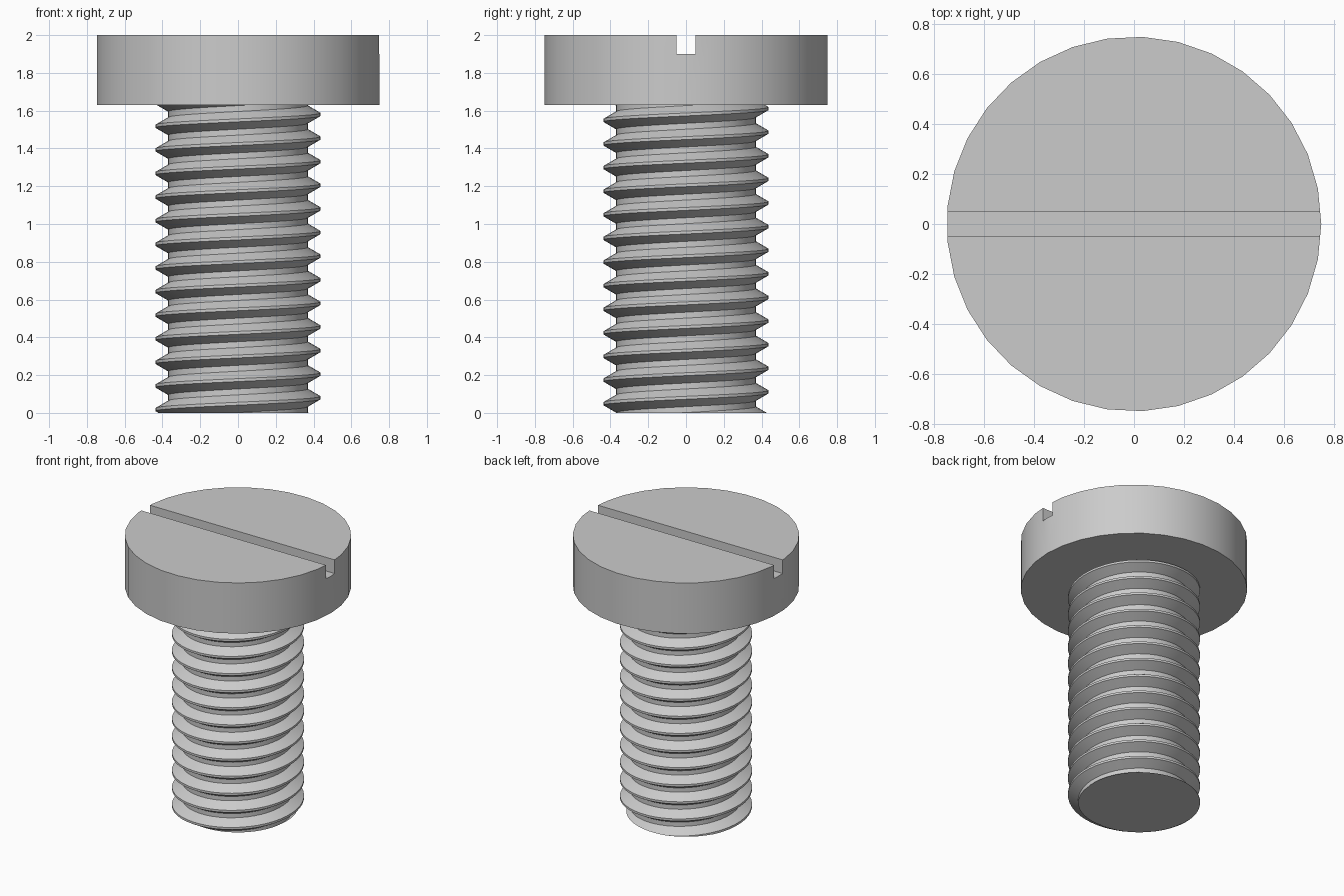
import bpy, bmesh
from math import radians, cos, sin, tau
from mathutils import Matrix

cube = bpy.data.objects.get("Cube")
if cube:
    bpy.data.objects.remove(cube, do_unlink=True)

HEAD_BOTTOM, TOP = 1.63, 2.0
HEAD_R, HEAD_SIDES = 0.75, 33
SLOT_W, SLOT_DEPTH = 0.1, 0.1
PITCH, CREST_R, ROOT_R = 0.125, 0.4375, 0.37
THREAD_SEGS = 48
CREST_Z = 0.08      # height of a crest on the +x side

steel = bpy.data.materials.new("grey_steel")
steel.use_nodes = True
colour = (0.6, 0.6, 0.6, 1)
steel.diffuse_color = colour
steel.node_tree.nodes["Principled BSDF"].inputs["Base Color"].default_value = colour


def make_object(name, bm):
    bmesh.ops.recalc_face_normals(bm, faces=bm.faces)
    mesh = bpy.data.meshes.new(name)
    bm.to_mesh(mesh)
    bm.free()
    mesh.materials.append(steel)
    obj = bpy.data.objects.new(name, mesh)
    bpy.context.collection.objects.link(obj)
    return obj


def activate(obj):
    bpy.ops.object.select_all(action='DESELECT')
    obj.select_set(True)
    bpy.context.view_layer.objects.active = obj


def smooth(obj):
    activate(obj)
    bpy.ops.object.shade_smooth_by_angle(angle=radians(30))


# Head: a flat disc with a slot cut across it
bm = bmesh.new()
place = Matrix.Translation((0, 0, (HEAD_BOTTOM + TOP) / 2)) @ Matrix.Rotation(radians(-90), 4, 'Z')
bmesh.ops.create_cone(bm, cap_ends=True, segments=HEAD_SIDES, radius1=HEAD_R,
                      radius2=HEAD_R, depth=TOP - HEAD_BOTTOM, matrix=place)
head = make_object("head", bm)

bm = bmesh.new()
bmesh.ops.create_cube(bm, size=1, matrix=Matrix.Translation((0, 0, TOP))
                      @ Matrix.Diagonal((2, SLOT_W, 2 * SLOT_DEPTH, 1)))
cutter = make_object("slot_cutter", bm)
cutter.hide_render = True
slot = head.modifiers.new("slot", 'BOOLEAN')
slot.operation = 'DIFFERENCE'
slot.solver = 'EXACT'
slot.object = cutter
activate(head)
bpy.ops.object.modifier_apply(modifier=slot.name)
bpy.data.objects.remove(cutter, do_unlink=True)
smooth(head)

# Threaded shank: a trapezoid thread profile swept along a right-handed helix
crest, root = PITCH / 16, PITCH / 8     # half widths of the flats
profile = [(CREST_R, -crest), (CREST_R, crest),
           (ROOT_R, PITCH / 2 - root), (ROOT_R, PITCH / 2 + root)]
bm = bmesh.new()
columns = []
for s in range(THREAD_SEGS + 1):
    a = tau * s / THREAD_SEGS
    rise = CREST_Z + PITCH * s / THREAD_SEGS
    columns.append([bm.verts.new((r * cos(a), r * sin(a), rise + z + turn * PITCH))
                    for turn in range(-3, 16) for r, z in profile])
for left, right in zip(columns, columns[1:]):
    for i in range(len(left) - 1):
        bm.faces.new((left[i], right[i], right[i + 1], left[i + 1]))
bmesh.ops.remove_doubles(bm, verts=bm.verts, dist=0.0001)

# Trim both ends flat and cap them
for z, up in ((0, -1), (HEAD_BOTTOM + 0.02, 1)):
    cut = bmesh.ops.bisect_plane(bm, geom=bm.verts[:] + bm.edges[:] + bm.faces[:],
                                 plane_co=(0, 0, z), plane_no=(0, 0, up), clear_outer=True)
    rim = [e for e in cut["geom_cut"] if isinstance(e, bmesh.types.BMEdge)]
    bmesh.ops.edgeloop_fill(bm, edges=rim)
smooth(make_object("threaded_shank", bm))
